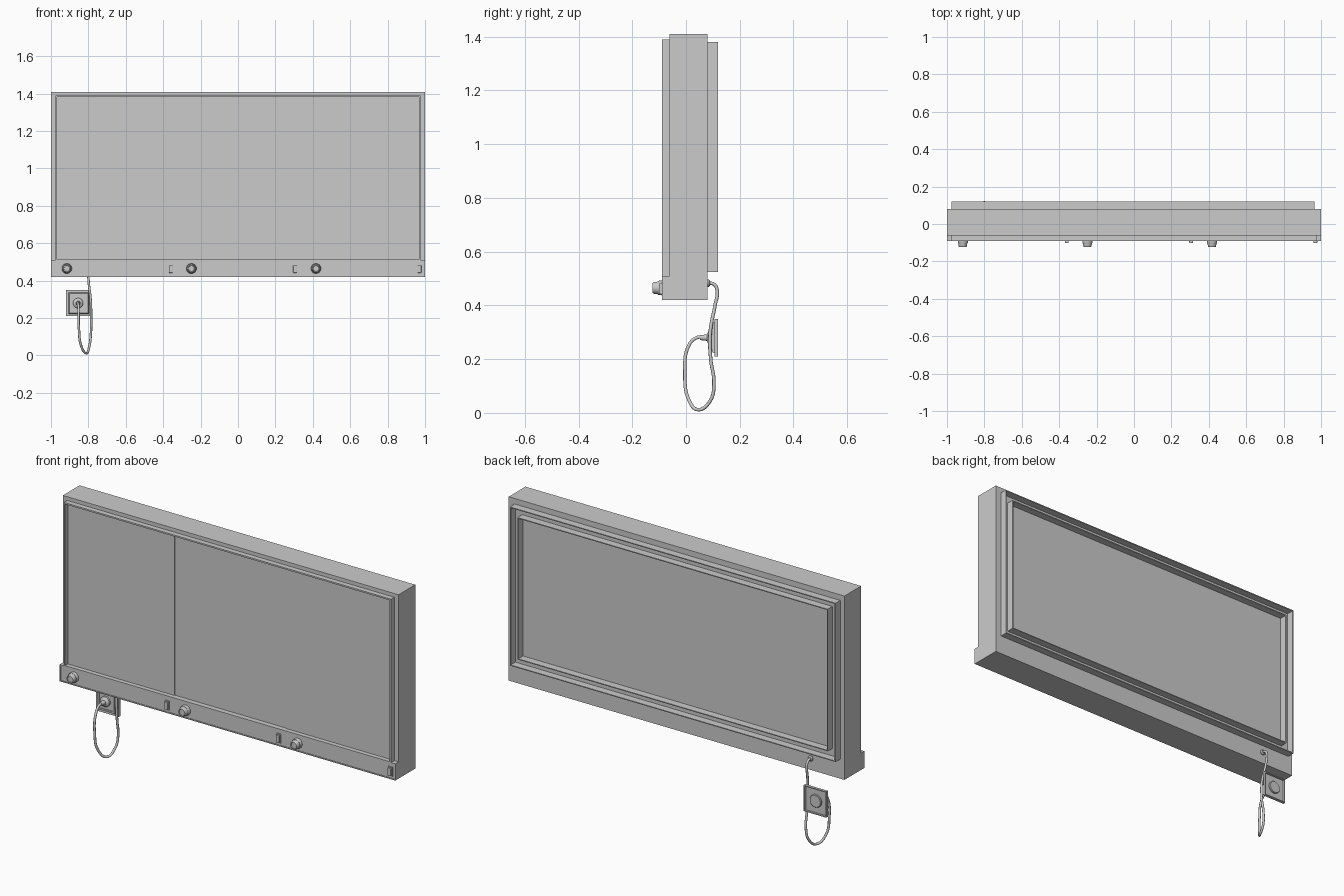
import bpy, bmesh, math
from mathutils import Vector, Matrix

if "Cube" in bpy.data.objects:
    bpy.data.objects.remove(bpy.data.objects["Cube"])


def finish(bm, name, smooth=False):
    bmesh.ops.recalc_face_normals(bm, faces=bm.faces[:])
    me = bpy.data.meshes.new(name)
    bm.to_mesh(me)
    bm.free()
    ob = bpy.data.objects.new(name, me)
    bpy.context.collection.objects.link(ob)
    if smooth:
        bpy.context.view_layer.objects.active = ob
        ob.select_set(True)
        bpy.ops.object.shade_smooth_by_angle(angle=math.radians(35))
        ob.select_set(False)
    return ob


def box_bm(x, y, z):
    bm = bmesh.new()
    bmesh.ops.create_cube(bm, size=1)
    for v in bm.verts:
        v.co = Vector([(a + b) / 2 + c * (b - a) for (a, b), c in zip((x, y, z), v.co)])
    return bm


def box(name, x, y, z, bevel=0):
    bm = box_bm(x, y, z)
    if bevel:
        bmesh.ops.bevel(bm, geom=bm.edges[:], offset=bevel, segments=2, profile=0.5, affect='EDGES')
    return finish(bm, name)


def inset_face(bm, side, width, shift):
    # inset the face looking along y = side, then move it by shift in y
    bm.normal_update()
    f = max(bm.faces, key=lambda f: f.normal.y * side * 10 + f.calc_area())
    bmesh.ops.inset_region(bm, faces=[f], thickness=width)
    g = bmesh.ops.extrude_discrete_faces(bm, faces=[f])
    for v in g['faces'][0].verts:
        v.co.y += shift
    return g['faces'][0]


def rim(name, x, y, z, t):
    # thin rectangular wall standing on a panel
    bm = bmesh.new()
    rings = []
    for d, yy in ((0, y[0]), (0, y[1]), (t, y[1]), (t, y[0])):
        rings.append([bm.verts.new((a, yy, b)) for a, b in (
            (x[0] + d, z[0] + d), (x[1] - d, z[0] + d), (x[1] - d, z[1] - d), (x[0] + d, z[1] - d))])
    for i in range(4):
        a, b = rings[i], rings[(i + 1) % 4]
        for j in range(4):
            k = (j + 1) % 4
            bm.faces.new((a[j], a[k], b[k], b[j]))
    return finish(bm, name)


def lathe_y(name, x, z, profile, n=32):
    # closed turned shape along y, profile = (radius, y)
    bm = bmesh.new()
    rings = [[bm.verts.new((x + r * math.cos(2 * math.pi * i / n), y, z + r * math.sin(2 * math.pi * i / n)))
              for i in range(n)] for r, y in profile]
    for a, b in zip(rings, rings[1:]):
        for i in range(n):
            j = (i + 1) % n
            bm.faces.new((a[i], a[j], b[j], b[i]))
    bm.faces.new(rings[0])
    bm.faces.new(rings[-1])
    return finish(bm, name, True)


# Case and lower control strip
box("case", (-1, 1), (-0.062, 0.08), (0.42, 1.41))
bm = box_bm((-1, 1), (-0.09, -0.06), (0.42, 0.51))
inset_face(bm, -1, 0.008, 0.003)
finish(bm, "control_strip")

# Front rim with outer two panels slightly proud of the middle one
rim("front_rim", (-0.975, 0.975), (-0.09, -0.06), (0.505, 1.39), 0.008)
for s, side in ((-1, "left"), (1, "right")):
    a, b = sorted((s * 0.333, s * 0.968))
    box("front_panel_" + side, (a, b), (-0.066, -0.06), (0.508, 1.383))

# Two nested rims on the back
rim("back_outer_rim", (-0.975, 0.965), (0.075, 0.12), (0.525, 1.38), 0.005)
rim("back_inner_rim", (-0.928, 0.920), (0.075, 0.12), (0.57, 1.335), 0.005)

# One knob and one switch for each third
for i in range(3):
    kx = -0.915 + i * 0.666
    lathe_y(f"knob_base_{i}", kx, 0.465, [(0.027, -0.085), (0.027, -0.1), (0.025, -0.104)])
    knob = lathe_y(f"knob_{i}", kx, 0.465, [(0.024, -0.1), (0.022, -0.119), (0.019, -0.124),
                                           (0.016, -0.124), (0.015, -0.121)])
    sx = -0.36 + i * 0.665
    box(f"switch_plate_{i}", (sx - 0.013, sx + 0.013), (-0.092, -0.085), (0.437, 0.487))
    rocker = box(f"switch_{i}", (sx - 0.010, sx + 0.010), (-0.101, -0.085), (0.442, 0.482), 0.002)

# Wall socket: stepped plate with hollow back and round cup
bm = box_bm((-0.92, -0.785), (0.106, 0.12), (0.21, 0.35))
inset_face(bm, 1, 0.008, -0.01)
finish(bm, "socket_plate")
bm = box_bm((-0.908, -0.797), (0.092, 0.108), (0.222, 0.338))
bm.normal_update()
front = min(bm.faces, key=lambda f: f.normal.y)
for v in front.verts:
    v.co.x += math.copysign(0.006, -0.8525 - v.co.x)
    v.co.z += math.copysign(0.006, 0.28 - v.co.z)
inset_face(bm, -1, 0.012, 0.005)
finish(bm, "socket_step")
lathe_y("socket_cup", -0.8525, 0.28, [(0.034, 0.1), (0.034, 0.116), (0.031, 0.119)])

# Plug and cable entry
lathe_y("plug", -0.855, 0.28, [(0.027, 0.1), (0.027, 0.087), (0.022, 0.082), (0.012, 0.078), (0.009, 0.052)])
lathe_y("cable_entry", -0.80, 0.483, [(0.014, 0.075), (0.014, 0.085), (0.009, 0.09)], 20)

# Hanging cable
path = [(-0.855, 0.08, 0.28), (-0.855, 0.04, 0.28), (-0.853, 0.01, 0.25), (-0.851, -0.004, 0.15),
        (-0.838, 0.010, 0.05), (-0.812, 0.045, 0.012), (-0.796, 0.090, 0.045), (-0.787, 0.104, 0.11),
        (-0.785, 0.092, 0.20), (-0.788, 0.090, 0.30), (-0.799, 0.108, 0.40), (-0.80, 0.116, 0.455),
        (-0.80, 0.105, 0.478), (-0.80, 0.078, 0.483)]
cu = bpy.data.curves.new("cable", 'CURVE')
cu.dimensions = '3D'
cu.bevel_depth = 0.0065
cu.bevel_resolution = 3
cu.resolution_u = 8
cu.use_fill_caps = True
sp = cu.splines.new('BEZIER')
sp.bezier_points.add(len(path) - 1)
for p, co in zip(sp.bezier_points, path):
    p.co = co
    p.handle_left_type = p.handle_right_type = 'AUTO'
bpy.context.collection.objects.link(bpy.data.objects.new("cable", cu))
